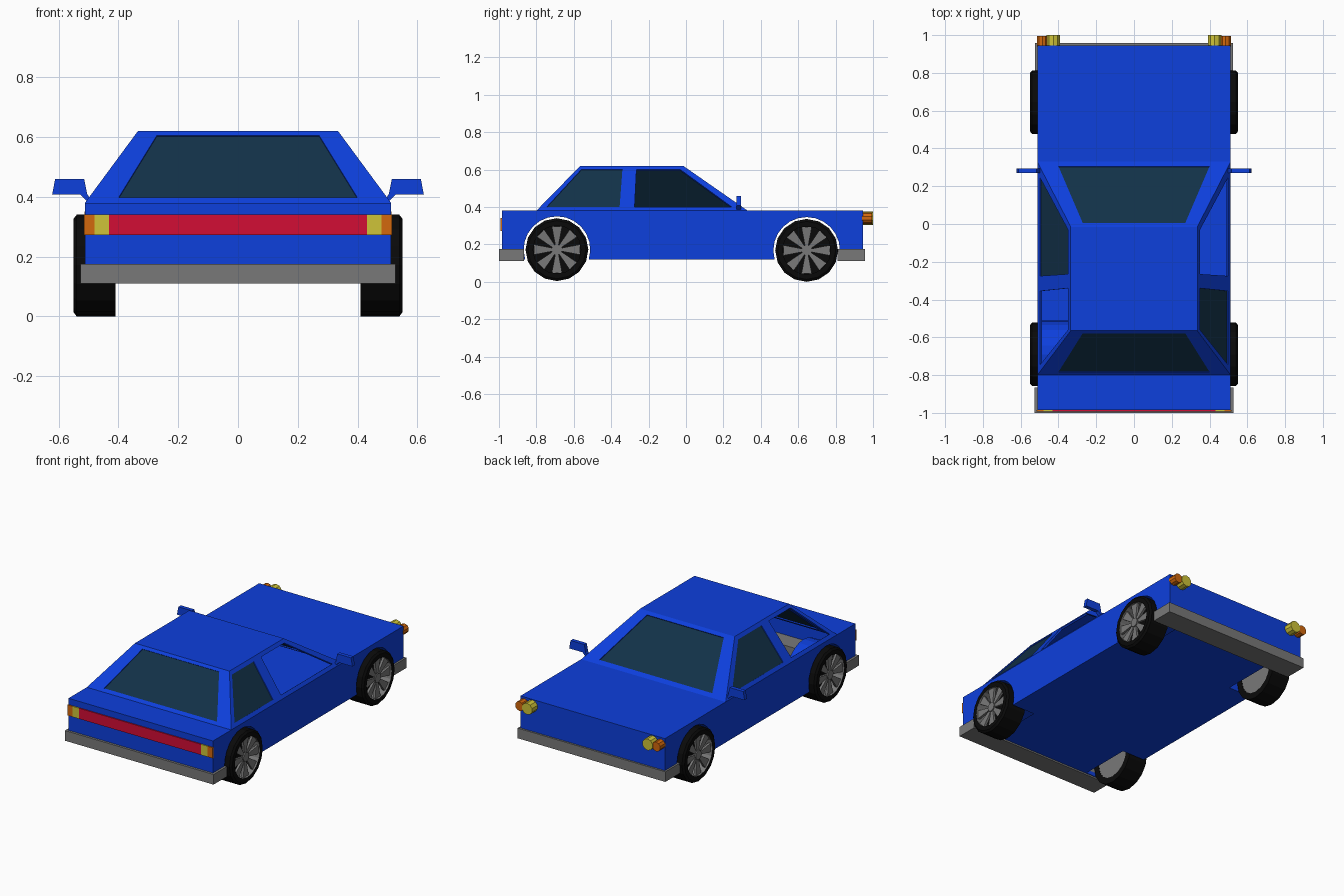
import bpy, bmesh, math
from mathutils import Vector, Matrix

if "Cube" in bpy.data.objects:
    bpy.data.objects.remove(bpy.data.objects["Cube"])


def material(name, r, g, b):
    m = bpy.data.materials.new(name)
    m.diffuse_color = (r, g, b, 1)
    m.use_nodes = True
    m.node_tree.nodes["Principled BSDF"].inputs["Base Color"].default_value = m.diffuse_color
    return m


BLUE = material("body blue", 0.004, 0.05, 0.72)
GLASS = material("dark glass", 0.006, 0.031, 0.065)
BLACK = material("tyre black", 0.003, 0.003, 0.003)
GREY = material("metal grey", 0.19, 0.19, 0.19)
RED = material("tail red", 0.65, 0.004, 0.035)
ORANGE = material("signal orange", 0.65, 0.14, 0.004)
YELLOW = material("lamp yellow", 0.62, 0.55, 0.04)


def finish(name, bm, mat, recalc=True):
    bmesh.ops.remove_doubles(bm, verts=bm.verts, dist=1e-5)
    if recalc:
        bmesh.ops.recalc_face_normals(bm, faces=bm.faces)
    me = bpy.data.meshes.new(name)
    bm.to_mesh(me)
    bm.free()
    me.materials.append(mat)
    ob = bpy.data.objects.new(name, me)
    bpy.context.collection.objects.link(ob)
    return ob


def face(bm, pts):
    return bm.faces.new([bm.verts.new(p) for p in pts])


def box(name, x0, x1, y0, y1, z0, z1, mat):
    bm = bmesh.new()
    bmesh.ops.create_cube(bm, size=1)
    for v in bm.verts:
        v.co = ((x0 + x1) / 2 + v.co.x * (x1 - x0), (y0 + y1) / 2 + v.co.y * (y1 - y0),
                (z0 + z1) / 2 + v.co.z * (z1 - z0))
    return finish(name, bm, mat)


def prism(bm, pts, offset):
    """Extrude a flat outline along an offset."""
    f = face(bm, pts)
    r = bmesh.ops.extrude_face_region(bm, geom=[f], use_keep_orig=True)
    for v in r["geom"]:
        if isinstance(v, bmesh.types.BMVert):
            v.co += Vector(offset)


# Body shell: hollow, with open wheel arches
W, Y0, Y1, Z0, Z1 = 0.512, -0.985, 0.945, 0.12, 0.38
CY0, CY1, ROOF = -0.80, 0.33, 0.62
AXLES = {"rear": (-0.69, 0.172), "front": (0.645, 0.168)}
AR, IN = 0.178, 0.35
bottom = [(Y0, Z0)]
for cy, cz in AXLES.values():
    a0 = math.asin((Z0 - cz) / AR)
    for i in range(15):
        a = math.pi - a0 - (math.pi - 2 * a0) * i / 14
        bottom.append((cy + AR * math.cos(a), cz + AR * math.sin(a)))
bottom.append((Y1, Z0))
bm = bmesh.new()
for s in (-1, 1):
    face(bm, [(s * W, y, z) for y, z in bottom + [(Y1, Z1), (CY1, Z1), (CY0, Z1), (Y0, Z1)]])
    for (ya, za), (yb, zb) in zip(bottom, bottom[1:]):
        face(bm, [(s * W, ya, za), (s * W, yb, zb), (s * IN, yb, zb), (s * IN, ya, za)])
face(bm, [(-IN, Y0, Z0), (IN, Y0, Z0), (IN, Y1, Z0), (-IN, Y1, Z0)])
for y in (Y0, Y1):
    face(bm, [(-W, y, Z0), (-IN, y, Z0), (IN, y, Z0), (W, y, Z0), (W, y, Z1), (-W, y, Z1)])
for ya, yb in ((Y0, CY0), (CY1, Y1)):
    face(bm, [(-W, ya, Z1), (W, ya, Z1), (W, yb, Z1), (-W, yb, Z1)])
finish("body", bm, BLUE)


# Cabin: sloping panels with window openings
def rise(z):
    return (z - Z1) / (ROOF - Z1)


def side(s):
    return lambda y, z: (s * (W - 0.177 * rise(z)), y, z)


def rear(x, z):
    return (x, CY0 + 0.235 * rise(z), z)


def front(x, z):
    return (x, CY1 - 0.345 * rise(z), z)


def ring(bm, fn, outer, inner):
    for i in range(4):
        j = (i + 1) % 4
        face(bm, [fn(*p) for p in (outer[i], outer[j], inner[j], inner[i])])


REAR_WIN = [(-0.745, 0.40), (-0.355, 0.40), (-0.34, 0.60), (-0.56, 0.60)]
FRONT_WIN = [(-0.275, 0.40), (0.245, 0.40), (-0.03, 0.60), (-0.265, 0.60)]
END_WIN = [(-0.40, 0.397), (0.40, 0.397), (0.272, 0.605), (-0.272, 0.605)]
T = W - 0.177
bm = bmesh.new()
for s in (-1, 1):
    ring(bm, side(s), [(CY0, Z1), (-0.315, Z1), (-0.30, ROOF), (-0.565, ROOF)], REAR_WIN)
    ring(bm, side(s), [(-0.315, Z1), (CY1, Z1), (-0.015, ROOF), (-0.30, ROOF)], FRONT_WIN)
for fn in (rear, front):
    ring(bm, fn, [(-W, Z1), (W, Z1), (T, ROOF), (-T, ROOF)], END_WIN)
face(bm, [(-T, -0.565, ROOF), (T, -0.565, ROOF), (T, -0.30, ROOF), (T, -0.015, ROOF),
          (-T, -0.015, ROOF), (-T, -0.30, ROOF)])
cabin = finish("cabin_frame", bm, BLUE)
mod = cabin.modifiers.new("thickness", "SOLIDIFY")
mod.thickness, mod.offset = 0.012, -1

# Glass: one side window on each side is open
for name, fn, win in (("windscreen", front, END_WIN), ("rear_window", rear, END_WIN),
                      ("left_front_window", side(-1), FRONT_WIN),
                      ("right_rear_window", side(1), REAR_WIN)):
    bm = bmesh.new()
    f = face(bm, [fn(*p) for p in win])
    f.normal_update()
    if f.normal.z < 0:
        f.normal_flip()
    bmesh.ops.translate(bm, verts=bm.verts, vec=f.normal * -0.005)
    finish(name, bm, GLASS, recalc=False)

# Bumpers
box("rear_bumper", -0.527, 0.527, -1.0, -0.865, 0.11, 0.175, GREY)
box("front_bumper", -0.524, 0.524, 0.81, 0.957, 0.11, 0.175, GREY)

# Tail light strip
box("tail_light", -0.432, 0.432, -0.992, -0.984, 0.272, 0.34, RED)
for s, n in ((-1, "left"), (1, "right")):
    a, b = sorted((s * 0.432, s * 0.48))
    box(n + "_reverse_light", a, b, -0.992, -0.984, 0.272, 0.34, YELLOW)
    a, b = sorted((s * 0.48, s * 0.515))
    box(n + "_rear_signal", a, b, -0.992, -0.984, 0.272, 0.34, ORANGE)

    # Headlights and front signals
    for part, x, r, y, mat in (("_headlight", 0.427, 0.037, 1.0, YELLOW),
                               ("_front_signal", 0.485, 0.03, 0.995, ORANGE)):
        bm = bmesh.new()
        bmesh.ops.create_cone(bm, cap_ends=True, segments=10, radius1=r, radius2=r, depth=y - 0.94,
                              matrix=Matrix.Translation((s * x, (y + 0.94) / 2, 0.34))
                              @ Matrix.Rotation(math.pi / 2, 4, "X"))
        finish(n + part, bm, mat)

    # Wing mirror with its stalk
    bm = bmesh.new()
    outline = [(0.49, 0.385), (0.505, 0.385), (0.528, 0.407), (0.622, 0.407), (0.612, 0.46),
               (0.515, 0.46), (0.505, 0.41)]
    prism(bm, [(s * x, 0.27, z) for x, z in outline], (0, 0.025, 0))
    finish(n + "_mirror", bm, BLUE)

    # Wheels: tyre, barrel, spokes, backing
    for end, (cy, cz) in AXLES.items():
        def at(x, r, a):
            return (s * x, cy + r * math.cos(a), cz + r * math.sin(a))

        def lathe(name, prof, mat, k=16):
            bm = bmesh.new()
            for i in range(k):
                a, b = 2 * math.pi * i / k, 2 * math.pi * (i + 1) / k
                for (xa, ra), (xb, rb) in zip(prof, prof[1:]):
                    pts = [at(xa, ra, a), at(xb, rb, a), at(xb, rb, b), at(xa, ra, b)]
                    face(bm, pts)
            bmesh.ops.dissolve_degenerate(bm, dist=1e-5, edges=bm.edges)
            return finish(name, bm, mat)

        tag = n + "_" + end
        lathe(tag + "_tyre", [(0.55, 0.128), (0.55, 0.155), (0.54, 0.168), (0.41, 0.168),
                              (0.41, 0.128)], BLACK)
        lathe(tag + "_rim", [(0.55, 0.128), (0.47, 0.128)], GREY)
        lathe(tag + "_backing", [(0.47, 0.128), (0.47, 0.0001)], BLACK)
        lathe(tag + "_inner_disc", [(0.412, 0.128), (0.412, 0.0001)], GREY)
        bm = bmesh.new()
        for i in range(8):
            a = math.pi / 8 + math.pi / 4 * i + math.pi / 8
            prism(bm, [at(0.535, 0.025, a - 0.35), at(0.54, 0.127, a - 0.22),
                       at(0.54, 0.127, a + 0.22), at(0.535, 0.025, a + 0.35)], (-s * 0.015, 0, 0))
        prism(bm, [at(0.542, 0.03, math.pi / 4 * i) for i in range(8)], (-s * 0.02, 0, 0))
        finish(tag + "_spokes", bm, GREY)
